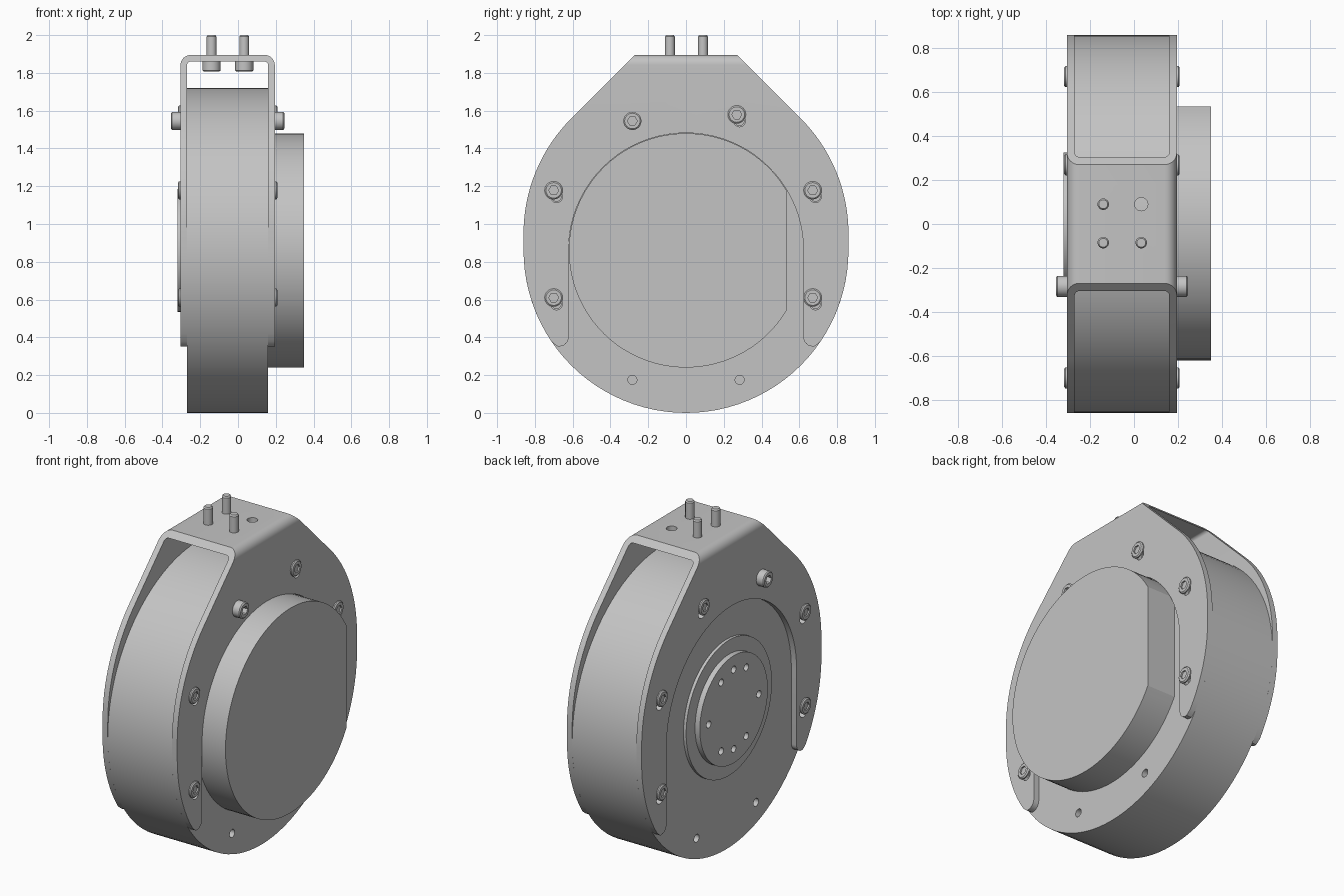
import bpy
import bmesh
from math import sin, cos, pi, radians
from mathutils import Vector

cube = bpy.data.objects.get("Cube")
if cube:
    bpy.data.objects.remove(cube)

grey = bpy.data.materials.new("machined grey")
grey.use_nodes = True
colour = (0.55, 0.55, 0.55, 1)
grey.diffuse_color = colour
grey.node_tree.nodes["Principled BSDF"].inputs["Base Color"].default_value = colour

AXIS_Z = 0.86        # height of the motor axis
BODY = (-0.27, 0.16)  # inner faces of the bracket plates
PLATE = (-0.305, 0.195)


def make(name, bm):
    bmesh.ops.recalc_face_normals(bm, faces=bm.faces)
    mesh = bpy.data.meshes.new(name)
    bm.to_mesh(mesh)
    bm.free()
    mesh.materials.append(grey)
    obj = bpy.data.objects.new(name, mesh)
    bpy.context.collection.objects.link(obj)
    return obj


def activate(obj):
    bpy.ops.object.select_all(action='DESELECT')
    obj.select_set(True)
    bpy.context.view_layer.objects.active = obj


def smooth(obj):
    activate(obj)
    bpy.ops.object.shade_smooth_by_angle(angle=radians(30))


def arc(cy, cz, r, start, end, steps):
    angles = [radians(start + (end - start) * i / steps) for i in range(steps + 1)]
    return [(cy + r * cos(a), cz + r * sin(a)) for a in angles]


def circle(cy, cz, r, steps=72):
    return arc(cy, cz, r, 0, 360, steps)[:-1]


def add_prism(bm, points, low, high, axis='X'):
    """Extrude an outline: (y, z) along x, or (x, z) along y."""
    def place(p, d):
        return (d, p[0], p[1]) if axis == 'X' else (p[0], d, p[1])
    ends = [[bm.verts.new(place(p, d)) for p in points] for d in (low, high)]
    for ring in ends:
        bm.faces.new(ring)
    n = len(points)
    for i in range(n):
        j = (i + 1) % n
        bm.faces.new((ends[0][i], ends[0][j], ends[1][j], ends[1][i]))


def prism(name, outlines, low, high, axis='X'):
    bm = bmesh.new()
    for points in outlines:
        add_prism(bm, points, low, high, axis)
    return make(name, bm)


def boolean(obj, tool, operation):
    mod = obj.modifiers.new("cut", 'BOOLEAN')
    mod.object = tool
    mod.operation = operation
    mod.solver = 'EXACT'
    activate(obj)
    bpy.ops.object.modifier_apply(modifier=mod.name)
    bpy.data.objects.remove(tool)


def lathe(name, rings, origin, direction, steps=24):
    """Stack of rings (radius, height, hexagonal) along a direction."""
    turn = Vector(direction).to_track_quat('Z', 'Y')
    bm = bmesh.new()
    loops = []
    for r, h, hexed in rings:
        loop = []
        for i in range(steps):
            a = 2 * pi * i / steps
            k = cos(pi / 6) / cos(a % (pi / 3) - pi / 6) if hexed else 1
            p = Vector((r * k * cos(a), r * k * sin(a), h))
            loop.append(bm.verts.new(turn @ p + Vector(origin)))
        loops.append(loop)
    for a, b in zip(loops, loops[1:]):
        for i in range(steps):
            j = (i + 1) % steps
            bm.faces.new((a[i], a[j], b[j], b[i]))
    bm.faces.new(loops[0])
    bm.faces.new(loops[-1])
    obj = make(name, bm)
    smooth(obj)
    return obj


def screw(name, origin, direction, height, shank=None):
    rings = [(0.048, 0, False), (0.048, height - 0.006, False),
             (0.041, height, False), (0.026, height, True),
             (0.026, height * 0.3, True)]
    if shank:
        rings = [(0.02, -shank, False), (0.026, 0.008 - shank, False),
                 (0.026, 0, False)] + rings
    return lathe(name, rings, origin, direction)


# Bolt circle shared by the body and the bracket
bolts = [(0.742 * cos(a), AXIS_Z + 0.742 * sin(a))
         for a in (radians(22.5 + 45 * i) for i in range(8))]

# Motor body with blind threaded holes on both faces
body = prism("motor_body", [circle(0, AXIS_Z, 0.86, 96)], *BODY)
for face in BODY:
    holes = [circle(y, z, 0.024, 20) for y, z in bolts]
    boolean(body, prism("body_holes", holes, face - 0.08, face + 0.08), 'DIFFERENCE')
smooth(body)

# Round cover with one flat side
flat = 31.3
cover = prism("round_cover", [arc(0, AXIS_Z, 0.62, flat - 1, 361 - flat, 72)],
              BODY[1] - 0.01, 0.35)
smooth(cover)

# Output ring and flange on the opposite face
ring = prism("output_ring", [circle(0, AXIS_Z, 0.41)], -0.288, BODY[0] + 0.01)
smooth(ring)
flange = prism("output_flange", [circle(0, AXIS_Z, 0.325)], -0.32, -0.28)
flange_holes = [circle(0.24 * sin(radians(a)), AXIS_Z + 0.24 * cos(radians(a)), 0.021, 20)
                for a in (0, 30, 90, 150, 180, 210, 270, 330)]
boolean(flange, prism("flange_holes", flange_holes, -0.4, -0.286), 'DIFFERENCE')
smooth(flange)

# Bracket: folded sheet channel, trimmed to the side outline
x0, x1 = PLATE
top, sheet, bend = 1.895, 0.035, 0.055
outer = arc(x1 - bend, top - bend, bend, 0, 90, 8) + arc(x0 + bend, top - bend, bend, 90, 180, 8)
inner_bend = bend - sheet
inner = (arc(x0 + bend, top - bend, inner_bend, 180, 90, 6)
         + arc(x1 - bend, top - bend, inner_bend, 90, 0, 6))
channel = ([(x1, 0.2)] + outer + [(x0, 0.2), (x0 + sheet, 0.2)]
           + inner + [(x1 - sheet, 0.2)])
bracket = prism("folded_bracket", [channel], -1, 1, 'Y')

half = (arc(0.67, 0.40, 0.048, 180, 270, 6) + [(0.68, 0.352), (0.694, 0.362)]
        + arc(0, AXIS_Z, 0.86, -34, 0, 10)
        + arc(0, 0.95, 0.86, 0, 45, 16) + [(0.22, top + 0.05)])
mirrored = [(-y, z) for y, z in reversed(half)]
opening = arc(0, AXIS_Z, 0.622, 180, 0, 40)
boolean(bracket, prism("bracket_outline", [half + mirrored + opening], -1, 1), 'INTERSECT')
boolean(bracket, prism("bracket_holes", [circle(y, z, 0.031, 20) for y, z in bolts], -1, 1),
        'DIFFERENCE')

# Top plate: three fitted screws and one empty hole
pins = [(-0.14, 0.09), (-0.14, -0.085), (0.033, -0.085)]
empty = (0.033, 0.09)
drill = lathe("top_drill", [(0.03, -0.2, False), (0.03, 0.2, False)],
              (empty[0], empty[1], top), (0, 0, 1))
boolean(bracket, drill, 'DIFFERENCE')
smooth(bracket)
for i, (x, y) in enumerate(pins):
    screw(f"top_screw_{i + 1}", (x, y, top - sheet + 0.002), (0, 0, -1), 0.055, 2.0 - top + sheet - 0.002)

# Side screws on both plates: one tall, five low and slightly off their holes
for side, x, sign in (("left", x1, 1), ("right", x0, -1)):
    for i, (y, z) in enumerate(bolts):
        if z < 0.4:
            continue
        if y < 0 and z > 1.4:
            screw(f"{side}_tall_screw", (x, y, z), (sign, 0, 0), 0.05, 0.05)
        else:
            screw(f"{side}_low_screw_{i + 1}", (x, y - 0.015, z + 0.034), (sign, 0, 0), 0.013)
